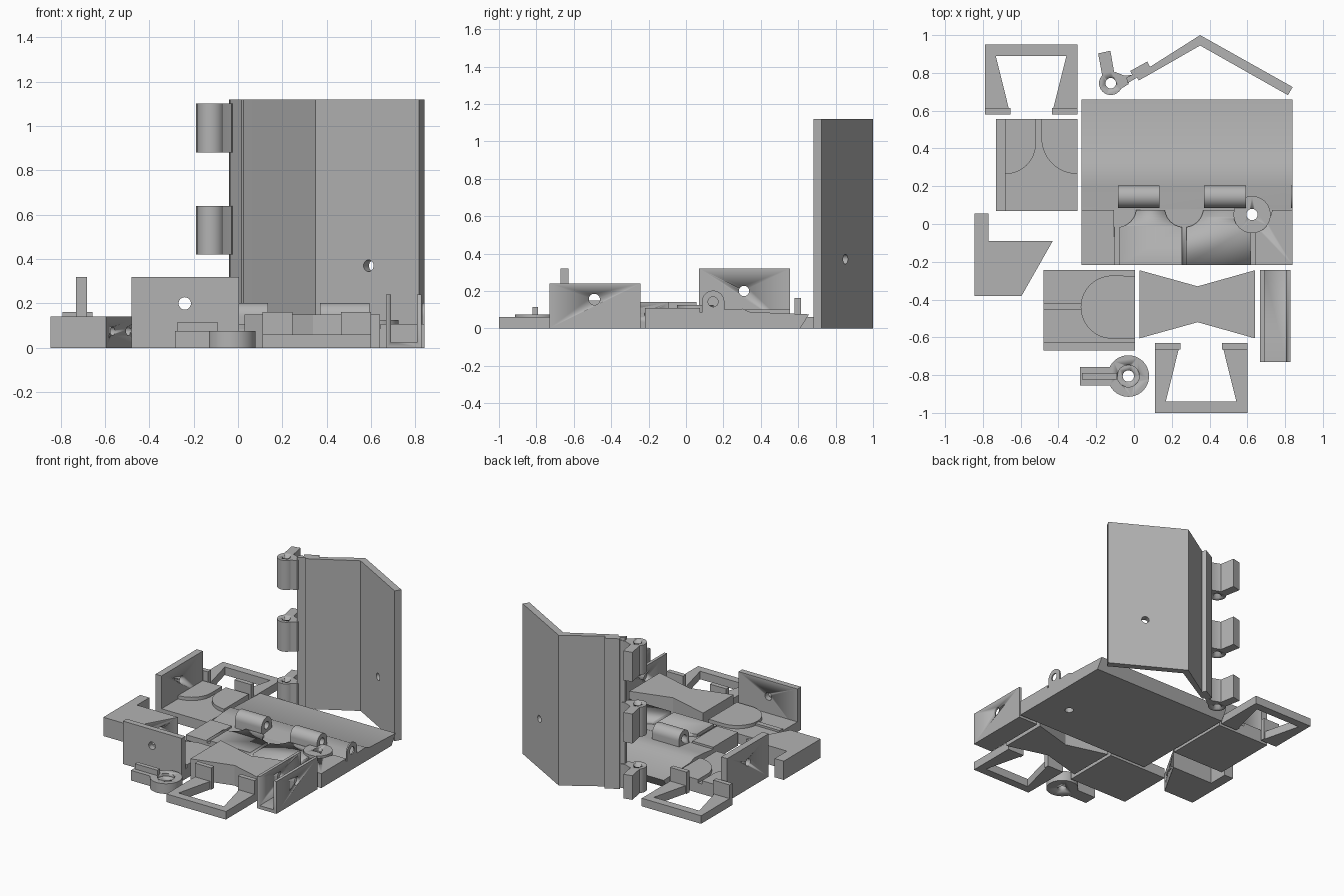
import bpy, bmesh
from math import sin, cos, pi, radians
from mathutils import Vector, Matrix

cube = bpy.data.objects.get("Cube")
if cube:
    bpy.data.objects.remove(cube, do_unlink=True)

grey = bpy.data.materials.new("plain grey")
grey.use_nodes = True
colour = (0.45, 0.45, 0.45, 1)
grey.diffuse_color = colour
grey.node_tree.nodes["Principled BSDF"].inputs["Base Color"].default_value = colour


def prism(name, pts, lo, hi, axis="z"):
    """Extrude an outline: (x, y) along z, (y, z) along x."""
    bm = bmesh.new()
    place = (lambda a, b, t: (a, b, t)) if axis == "z" else (lambda a, b, t: (t, a, b))
    face = bm.faces.new([bm.verts.new(place(a, b, lo)) for a, b in pts])
    ext = bmesh.ops.extrude_face_region(bm, geom=[face])
    shift = Vector(place(0, 0, hi - lo))
    bmesh.ops.translate(bm, vec=shift, verts=[v for v in ext["geom"] if isinstance(v, bmesh.types.BMVert)])
    bmesh.ops.recalc_face_normals(bm, faces=bm.faces)
    mesh = bpy.data.meshes.new(name)
    bm.to_mesh(mesh)
    bm.free()
    mesh.materials.append(grey)
    ob = bpy.data.objects.new(name, mesh)
    bpy.context.collection.objects.link(ob)
    bpy.ops.object.select_all(action="DESELECT")
    bpy.context.view_layer.objects.active = ob
    ob.select_set(True)
    bpy.ops.object.shade_smooth_by_angle(angle=radians(30))
    return ob


def rect(x0, x1, y0, y1):
    return [(x0, y0), (x1, y0), (x1, y1), (x0, y1)]


def box(name, x0, x1, y0, y1, z0, z1):
    return prism(name, rect(x0, x1, y0, y1), z0, z1)


def arc(cx, cy, r, a0=0, a1=360, n=40):
    count = n if a1 - a0 == 360 else n + 1
    return [(cx + r * cos(radians(a0 + (a1 - a0) * i / n)),
             cy + r * sin(radians(a0 + (a1 - a0) * i / n))) for i in range(count)]


def cut(ob, cutter):
    mod = ob.modifiers.new("cut", "BOOLEAN")
    mod.operation, mod.object = "DIFFERENCE", cutter
    bpy.context.view_layer.objects.active = ob
    bpy.ops.object.modifier_apply(modifier=mod.name)
    bpy.data.objects.remove(cutter, do_unlink=True)


def drill(ob, centre, direction, r=0.028, length=0.2):
    """Cut a round hole centred on a point."""
    tool = prism("drill", arc(0, 0, r, n=24), -length / 2, length / 2)
    turn = Vector(direction).to_track_quat("Z", "Y").to_matrix().to_4x4()
    tool.matrix_world = Matrix.Translation(centre) @ turn
    bpy.context.view_layer.update()
    cut(ob, tool)


# Open frames with upright feet
def frame(name, cx, back, foot, s):
    pts = [(-0.245, back), (0.245, back), (0.245, foot), (0.11, foot),
           (0.187, back - s * 0.06), (-0.187, back - s * 0.06), (-0.11, foot), (-0.245, foot)]
    prism(name, [(cx + x, y) for x, y in pts], 0, 0.06)
    y0, y1 = sorted((foot, foot + s * 0.035))
    for side, x in (("right", cx - 0.245), ("left", cx + 0.11)):
        box(f"{name}_{side}_foot", x, x + 0.135, y0, y1, 0.0, 0.162)


frame("back_frame", -0.545, 0.95, 0.58, 1)
frame("front_frame", 0.355, -1.0, -0.63, -1)

# Bracket with side wall and two rounded lobes
box("side_bracket_base", -0.73, -0.30, 0.07, 0.557, 0, 0.075)
wall = box("side_bracket_wall", -0.73, -0.68, 0.07, 0.557, 0, 0.32)
drill(wall, (-0.7, 0.31, 0.2), (1, 0, 0))
prism("right_lobe", [(-0.68, 0.557)] + arc(-0.68, 0.425, 0.16, -90, 0, 16) + [(-0.52, 0.557)], 0.07, 0.1)
prism("left_lobe", [(-0.30, 0.557), (-0.49, 0.557)] + arc(-0.30, 0.455, 0.19, 180, 270, 16), 0.07, 0.1)

# Bracket with front wall and rounded pad
box("front_bracket_base", -0.48, 0.005, -0.67, -0.243, 0, 0.075)
wall = box("front_bracket_wall", -0.48, 0.005, -0.67, -0.627, 0, 0.32)
drill(wall, (-0.24, -0.65, 0.2), (0, 1, 0))
prism("round_pad", [(0.005, -0.275)] + arc(-0.115, -0.44, 0.167, 90, 270) + [(0.005, -0.607)], 0.07, 0.1)
box("pad_rib", -0.48, -0.27, -0.455, -0.418, 0.07, 0.09)

# Corner block with slanted face
block = prism("corner_block", [(-0.845, -0.38), (-0.595, -0.38), (-0.43, -0.09),
                               (-0.77, -0.09), (-0.77, 0.055), (-0.845, 0.055)], 0, 0.14)
for x in (-0.565, -0.495):
    drill(block, (x, -0.38 + (x + 0.595) * 1.76, 0.075), (0.87, -0.49, 0), 0.02)

# Bow tie block
prism("bow_tie_block", [(0.03, -0.245), (0.337, -0.33), (0.64, -0.245),
                        (0.64, -0.605), (0.337, -0.52), (0.03, -0.605)], 0, 0.15)

# Channel
channel = box("channel", 0.668, 0.828, -0.73, -0.243, 0, 0.24)
cut(channel, box("slot", 0.69, 0.806, -0.8, -0.2, 0.025, 0.3))
drill(channel, (0.75, -0.49, 0.155), (1, 0, 0), 0.03, 0.4)

# Loose latch
latch = prism("latch_disc", arc(-0.03, -0.805, 0.11), 0, 0.075)
cut(latch, prism("seat", arc(-0.03, -0.805, 0.058), 0.055, 0.1))
drill(latch, (-0.03, -0.805, 0), (0, 0, 1), 0.03, 0.4)
box("latch_stem", -0.285, -0.12, -0.855, -0.757, 0, 0.075)
box("latch_rib", -0.275, -0.09, -0.822, -0.79, 0.07, 0.115)

# Base plate with keyhole recesses
plate = prism("base_plate", [(-0.218, 0), (0.61, 0), (0.658, 0.075), (0.34, 0.088), (0.305, 0.105),
                             (0.2, 0.1), (0.08, 0.085), (-0.218, 0.085)], -0.277, 0.84, "x")
box("plate_end_block", -0.277, -0.105, -0.218, 0.075, 0.05, 0.1)
pad = box("keyhole_pad", -0.105, 0.84, -0.218, 0.075, 0.05, 0.108)
for x in (-0.09, 0.265, 0.63):
    cut(pad, prism("keyhole", arc(x, 0.085, 0.102), 0.086, 0.2))
    cut(pad, box("slit", x - 0.012, x + 0.012, -0.3, 0.05, 0.086, 0.2))

# Latch seated on the plate
seated = prism("seated_latch", arc(0.625, 0.05, 0.098), 0.08, 0.125)
for ob in (seated, plate, pad):
    drill(ob, (0.625, 0.05, 0.05), (0, 0, 1), 0.03, 0.4)

# Plate hinge knuckles
for i, (x0, x1) in enumerate(((-0.085, 0.135), (0.37, 0.592), (0.83, 0.84))):
    knuckle = prism(f"plate_knuckle_{i + 1}",
                    [(0.085, 0.07)] + arc(0.145, 0.142, 0.06, 180, 0, 20) + [(0.205, 0.07)], x0, x1, "x")
    drill(knuckle, ((x0 + x1) / 2, 0.145, 0.142), (1, 0, 0), 0.027, 0.4)

# Standing bent panel
panel = prism("panel", [(-0.035, 0.745), (0.015, 0.775), (0.025, 0.76), (0.085, 0.793), (0.35, 0.945),
                        (0.815, 0.682), (0.84, 0.725), (0.35, 1.0), (0.085, 0.832), (0.07, 0.86),
                        (-0.02, 0.81), (-0.01, 0.79), (-0.04, 0.775)], 0, 1.12)
drill(panel, (0.6, 0.83, 0.37), (0.5, 0.87, 0), 0.026, 0.3)

# Panel hinge knuckles with stop arms
for i, (z0, z1) in enumerate(((0, 0.18), (0.42, 0.64), (0.88, 1.1))):
    knuckle = prism(f"panel_knuckle_{i + 1}", arc(-0.123, 0.745, 0.062), z0, z1)
    drill(knuckle, (-0.123, 0.745, z0), (0, 0, 1), 0.028, 0.6)
    prism(f"stop_arm_{i + 1}", [(-0.168, 0.785), (-0.105, 0.802), (-0.125, 0.917), (-0.19, 0.903)], z0, z1)
    prism(f"knuckle_web_{i + 1}", [(-0.1, 0.69), (-0.07, 0.715), (-0.03, 0.74), (-0.01, 0.79), (-0.05, 0.785),
                                   (-0.1, 0.805), (-0.085, 0.75)], z0, z1)
